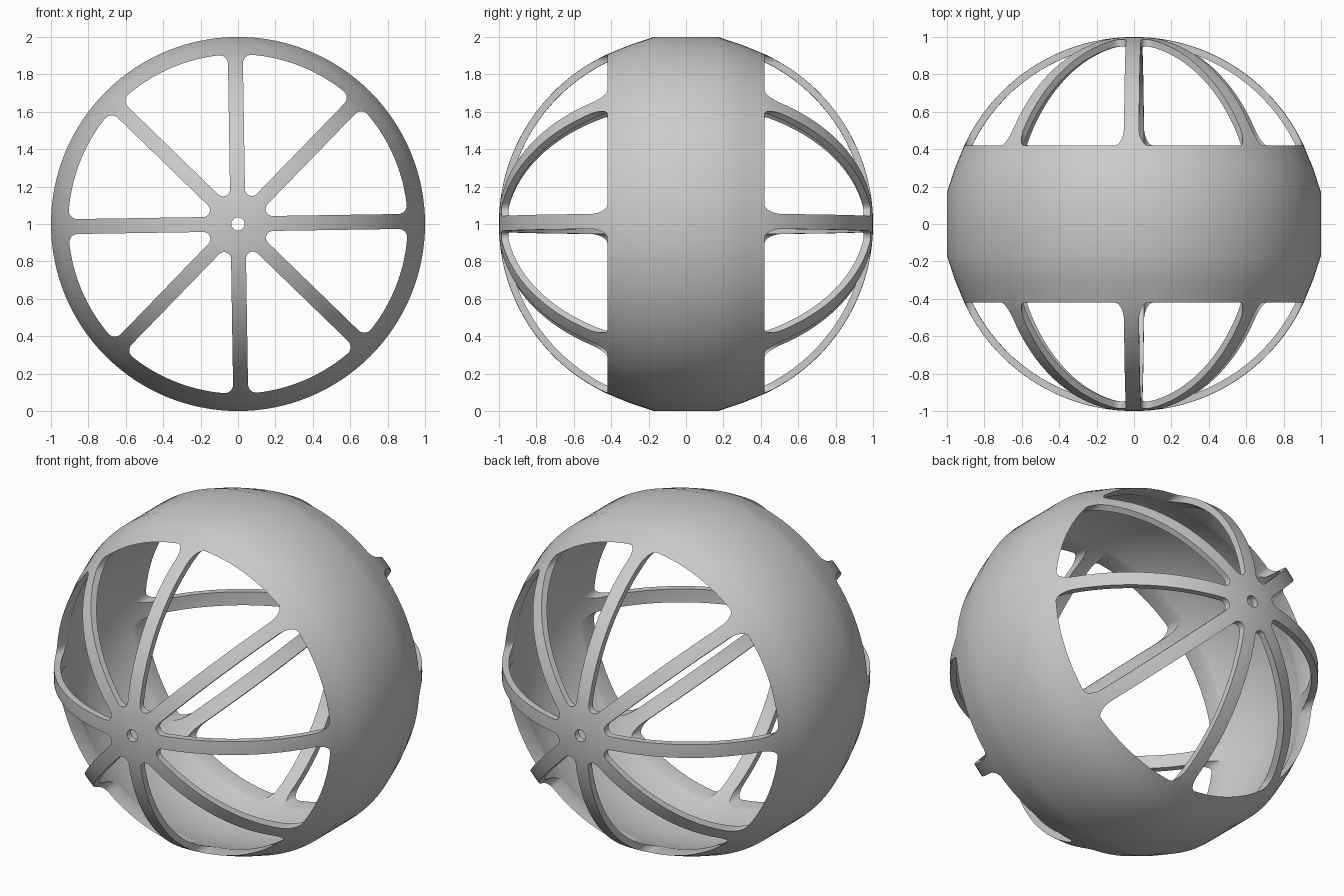
import bpy
import bmesh
from math import sin, cos, asin, sqrt, radians, pi

cube = bpy.data.objects.get("Cube")
if cube:
    bpy.data.objects.remove(cube, do_unlink=True)

OUTER, INNER = 1.0, 0.963      # shell radii
HOLE = 0.035                   # axle hole in each hub
BAND = 0.42                    # half width of the solid band
SPOKE = 0.04                   # half width of a spoke
COUNT, TWIST = 8, radians(0.9)
ROUND_SECTIONS, ARC_STEPS = 128, 24

grey = bpy.data.materials.new("light grey")
grey.use_nodes = True
grey.diffuse_color = (0.6, 0.6, 0.6, 1)
grey.node_tree.nodes["Principled BSDF"].inputs["Base Color"].default_value = grey.diffuse_color


def make_object(name, bm):
    bmesh.ops.recalc_face_normals(bm, faces=bm.faces)
    mesh = bpy.data.meshes.new(name)
    bm.to_mesh(mesh)
    bm.free()
    obj = bpy.data.objects.new(name, mesh)
    bpy.context.collection.objects.link(obj)
    mesh.materials.append(grey)
    return obj


def arc(cx, cy, r, a, b, n):
    return [(cx + r * cos(a + (b - a) * i / n), cy + r * sin(a + (b - a) * i / n))
            for i in range(n + 1)]


def shell_profile():
    """Closed loop of (radius, y): outer skin with a flattened belt, then inner skin."""
    pole = asin(sqrt(1 - (HOLE / OUTER) ** 2))
    upper = [(1.0, 0.17), (0.957, 0.3)] + arc(0, 0, OUTER, asin(BAND), pole, ARC_STEPS)
    lower = [(r, -y) for r, y in reversed(upper)]
    pole = asin(sqrt(1 - (HOLE / INNER) ** 2))
    return lower + upper + arc(0, 0, INNER, pole, -pole, 2 * ARC_STEPS)


def lathe(profile):
    bm = bmesh.new()
    rings = []
    for s in range(ROUND_SECTIONS):
        a = 2 * pi * s / ROUND_SECTIONS
        rings.append([bm.verts.new((r * cos(a), y, 1 + r * sin(a))) for r, y in profile])
    n = len(profile)
    for s in range(ROUND_SECTIONS):
        one, two = rings[s], rings[(s + 1) % ROUND_SECTIONS]
        for i in range(n):
            j = (i + 1) % n
            bm.faces.new((one[i], one[j], two[j], two[i]))
    return bm


def window_outline():
    """Rounded sector between two spokes, pointing along +x."""
    half = pi / COUNT
    rim = sqrt(OUTER ** 2 - BAND ** 2)
    f_in, f_out = 0.037, 0.045
    t = half - asin((SPOKE + f_out) / (rim - f_out))
    side = half + pi / 2
    cx, cy = (rim - f_out) * cos(t), (rim - f_out) * sin(t)
    points = arc(0, 0, rim, -t, t, 20)
    points += arc(cx, cy, f_out, t, side, 6)[1:]
    points += arc((SPOKE + f_in) / sin(half), 0, f_in, side, 2 * pi - side, 8)
    points += arc(cx, -cy, f_out, -side, -t, 6)[:-1]
    return points


# Hollow ball with its axle along y
ball = make_object("spoked_ball_shell", lathe(shell_profile()))

# Window cutters running right through both ends
bm = bmesh.new()
for k in range(COUNT):
    a = TWIST + (k + 0.5) * 2 * pi / COUNT
    ends = [[bm.verts.new((u * cos(a) - v * sin(a), y, 1 + u * sin(a) + v * cos(a)))
             for u, v in window_outline()] for y in (-1.2, 1.2)]
    front, back = ends
    bm.faces.new(front)
    bm.faces.new(back)
    for i in range(len(front)):
        j = (i + 1) % len(front)
        bm.faces.new((front[i], front[j], back[j], back[i]))
cutter = make_object("window_cutter", bm)
cutter.hide_render = True

# Cut the windows, leaving the band, spokes and hubs
cut = ball.modifiers.new("windows", 'BOOLEAN')
cut.operation = 'DIFFERENCE'
cut.solver = 'EXACT'
cut.object = cutter
bpy.ops.object.select_all(action='DESELECT')
ball.select_set(True)
bpy.context.view_layer.objects.active = ball
bpy.ops.object.modifier_apply(modifier=cut.name)
bpy.data.objects.remove(cutter, do_unlink=True)
bpy.ops.object.shade_smooth_by_angle(angle=radians(30))
